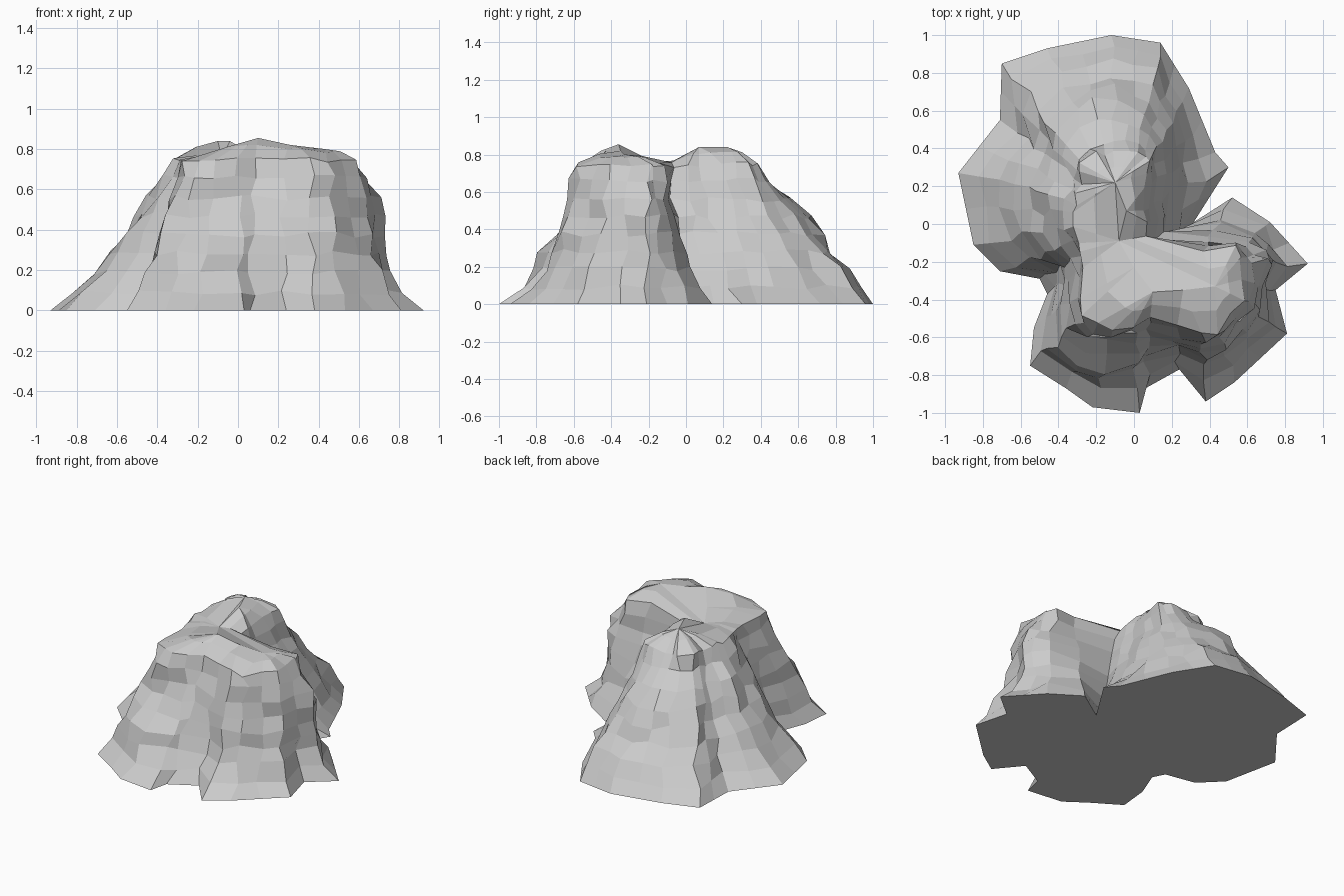
import bpy, bmesh, random
from mathutils import Vector

if "Cube" in bpy.data.objects:
    bpy.data.objects.remove(bpy.data.objects["Cube"])

random.seed(4)

# Each column: foot x, y, shoulder x, y, and how quickly the slope draws in
key_columns = [
    (.92, -.21, .58, -.20, .6), (.72, .01, .54, -.13, .7), (.52, .14, .37, -.14, .7),
    (.31, .0, .08, -.08, .75), (.50, .30, .04, .08, .6), (.43, .38, .06, .20, .65),
    (.29, .72, .07, .32, .8), (.14, .96, .02, .37, 1.0), (-.12, 1, -.1, .38, 1.1),
    (-.46, .93, -.22, .37, 1.0), (-.70, .85, -.27, .31, .85), (-.71, .55, -.28, .22, .85),
    (-.93, .27, -.31, .11, .8), (-.85, -.11, -.30, .0, .8), (-.71, -.25, -.28, -.08, .8),
    (-.50, -.29, -.28, -.15, .8), (-.46, -.37, -.28, -.25, .8), (-.53, -.55, -.29, -.38, .7),
    (-.55, -.75, -.26, -.50, .7), (-.36, -.87, -.20, -.54, .65), (-.22, -.97, -.1, -.55, .6),
    (.03, -1, .0, -.53, .55), (.06, -.87, .08, -.51, .7), (.24, -.77, .22, -.55, .65),
    (.38, -.94, .36, -.59, .5), (.53, -.84, .46, -.57, .5), (.81, -.58, .57, -.40, .6),
    (.75, -.35, .58, -.30, .8),
]
levels = [0, .09, .19, .28, .375, .47, .56, .66, .745]

# Split the wide gaps between columns
columns = []
for a, b in zip(key_columns, key_columns[1:] + key_columns[:1]):
    columns.append(a)
    if (Vector(a[:2]) - Vector(b[:2])).length > .26:
        columns.append(tuple((p + q) / 2 for p, q in zip(a, b)))

# Ridge joining the two summits across the saddle
ridge = [Vector(p) for p in [(-.1, .22, .84), (-.04, .07, .84), (-.08, -.09, .755),
                             (.0, -.23, .79), (.1, -.36, .855), (.26, -.35, .82),
                             (.43, -.33, .80)]]

# Ledges and hollows: centre, radius, push
bumps = [((-.2, .62, .48), .22, (0, .05, 0)),
         ((-.18, .5, .64), .16, (0, -.04, 0)),
         ((-.25, -.74, .28), .25, (-.02, -.06, 0)),
         ((-.14, -.67, .46), .15, (0, .06, 0)),
         ((.68, -.25, .5), .25, (.07, 0, 0))]


def weathered(p):
    q = p.copy()
    for c, r, push in bumps:
        k = max(0, 1 - (p - Vector(c)).length / r)
        q += Vector(push) * min(1, k * 1.5)
    return q + Vector((random.uniform(-.022, .022), random.uniform(-.022, .022),
                       random.uniform(-.015, .015)))


bm = bmesh.new()
rings = []
# Slopes
for z in levels:
    ring = []
    for bx, by, tx, ty, power in columns:
        t = (z / levels[-1]) ** power
        p = Vector((bx + (tx - bx) * t, by + (ty - by) * t, z))
        ring.append(bm.verts.new(weathered(p) if z else p))
    rings.append(ring)

# Rounded crown closing onto the ridge
for t, lift in ((.5, .015), (1, 0)):
    ring = []
    for v in rings[len(levels) - 1]:
        near = min(ridge, key=lambda r: (r.xy - v.co.xy).length)
        ring.append(bm.verts.new(v.co.lerp(near, t) + Vector((0, 0, lift))))
    rings.append(ring)

n = len(columns)
for low, high in zip(rings, rings[1:]):
    for i in range(n):
        j = (i + 1) % n
        bm.faces.new((low[i], low[j], high[j], high[i]))

# Flat underside, then close any gap left along the ridge
bm.faces.new(rings[0][::-1])
bmesh.ops.remove_doubles(bm, verts=bm.verts, dist=.004)
bmesh.ops.holes_fill(bm, edges=[e for e in bm.edges if e.is_boundary], sides=0)
bmesh.ops.recalc_face_normals(bm, faces=bm.faces)

mesh = bpy.data.meshes.new("rock_mound")
bm.to_mesh(mesh)
bm.free()
rock = bpy.data.objects.new("rock_mound", mesh)
bpy.context.collection.objects.link(rock)
